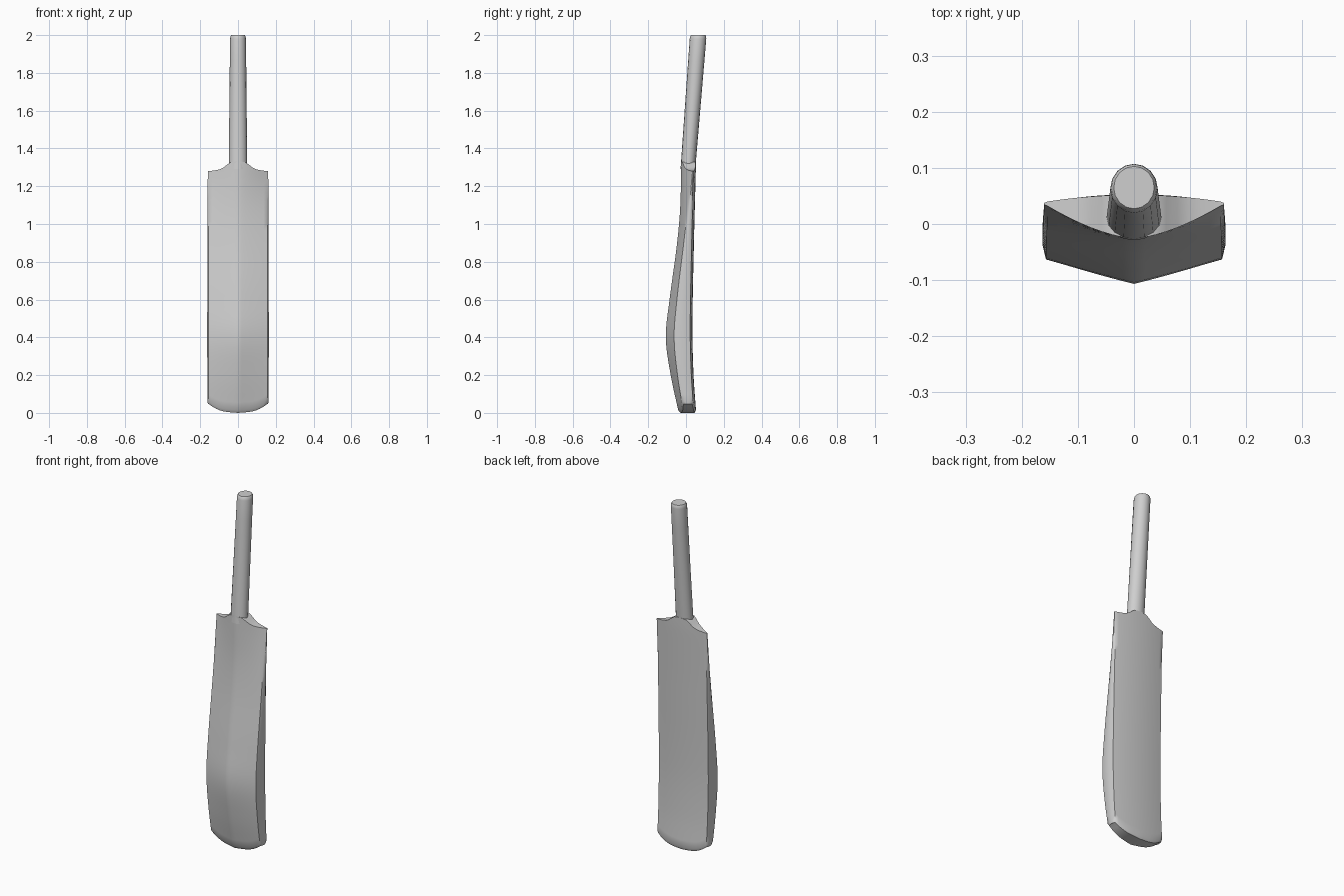
import bpy, bmesh, math

cube = bpy.data.objects.get("Cube")
if cube:
    bpy.data.objects.remove(cube, do_unlink=True)

grey = bpy.data.materials.new("plain_grey")
grey.use_nodes = True
colour = (0.62, 0.62, 0.62, 1)
grey.diffuse_color = colour
grey.node_tree.nodes["Principled BSDF"].inputs["Base Color"].default_value = colour


def curve(points, t):
    """Smooth value at t through (position, value) pairs."""
    t = min(max(t, points[0][0]), points[-1][0])
    n = len(points)

    def slope(i):
        a, b = points[max(i - 1, 0)], points[min(i + 1, n - 1)]
        return (b[1] - a[1]) / (b[0] - a[0])

    for i in range(n - 1):
        (x0, y0), (x1, y1) = points[i], points[i + 1]
        if t <= x1:
            h = x1 - x0
            u = (t - x0) / h
            return (y0 * (1 + 2 * u) * (1 - u) ** 2 + y1 * u * u * (3 - 2 * u)
                    + h * slope(i) * u * (1 - u) ** 2 + h * slope(i + 1) * u * u * (u - 1))


def finish(bm, name, angle):
    bmesh.ops.recalc_face_normals(bm, faces=bm.faces)
    mesh = bpy.data.meshes.new(name)
    bm.to_mesh(mesh)
    bm.free()
    mesh.materials.append(grey)
    obj = bpy.data.objects.new(name, mesh)
    bpy.context.collection.objects.link(obj)
    bpy.ops.object.select_all(action='DESELECT')
    obj.select_set(True)
    bpy.context.view_layer.objects.active = obj
    bpy.ops.object.shade_smooth_by_angle(angle=math.radians(angle))
    return obj


def loft(bm, rings):
    rows = [[bm.verts.new(p) for p in ring] for ring in rings]
    n = len(rows[0])
    for a, b in zip(rows, rows[1:]):
        for i in range(n):
            j = (i + 1) % n
            bm.faces.new((a[i], a[j], b[j], b[i]))
    return rows


# Blade profiles by height: front ridge, front edge, back edge, half width
RIDGE = [(0, -.038), (.2, -.081), (.4, -.107), (.6, -.087), (.9, -.047), (1.1, -.03), (1.33, -.026)]
EDGE = [(0, -.012), (.2, -.045), (.4, -.063), (.6, -.048), (.9, -.012), (1.28, .032)]
BACK = [(0, .042), (.2, .028), (.45, .022), (.9, .03), (1.28, .04)]
WIDTH = [(0, .155), (.4, .157), (1.28, .154)]
# Blade outlines by distance from the middle: shoulders and toe
SHOULDER = [(0, 1.332), (.3, 1.325), (.42, 1.307), (.6, 1.291), (.8, 1.284), (1, 1.28)]
TOE = [(0, 0), (.5, .008), (.8, .025), (1, .046)]

across = [i / 8 for i in range(-8, 9)]
ROWS = 32


def blade_ring(t, toe=False):
    def place(u, kind):
        low, high = curve(TOE, abs(u)), curve(SHOULDER, abs(u))
        z = low if toe else low + .014 + t * (high - low - .014)
        ridge, edge, back = curve(RIDGE, z), curve(EDGE, z), curve(BACK, z)
        x = curve(WIDTH, z) * u
        bend = 1.05 + .5 * t ** 3
        front_y = ridge + (edge - ridge) * abs(u) ** bend
        back_y = back + .012 * (1 - u * u)
        if kind == "front":
            y = front_y
        elif kind == "back":
            y = back_y
        else:
            x += math.copysign(.006, u)
            y = edge + (back - edge) * kind
        if toe:
            middle = (front_y + back_y) / 2
            x, y = x * .985, middle + (y - middle) * .8
        return (x, y, z)

    return ([place(u, "front") for u in across] + [place(1, k) for k in (.3, .7)]
            + [place(u, "back") for u in reversed(across)] + [place(-1, k) for k in (.7, .3)])


bm = bmesh.new()
rows = loft(bm, [blade_ring(0, True)] + [blade_ring(i / ROWS) for i in range(ROWS + 1)])
n = len(across)
for row in (rows[0], rows[-1]):
    front, back = row[:n], row[n + 2:2 * n + 2][::-1]
    for i in range(n - 1):
        bm.faces.new((front[i], front[i + 1], back[i + 1], back[i]))
    bm.faces.new((front[-1], row[n], row[n + 1], back[-1]))
    bm.faces.new((front[0], back[0], row[-2], row[-1]))
finish(bm, "blade", 42)


# Leaning, slightly tapered handle with a softened end
def handle_ring(z, scale=1):
    t = (z - 1.29) / .71
    cx, cy = .049 - .007 * t, .039 + .005 * t
    y = .010 + .055 * t
    angles = [2 * math.pi * i / 16 for i in range(16)]
    return [(cx * scale * math.cos(a), y + cy * scale * math.sin(a), z) for a in angles]


bm = bmesh.new()
rings = [handle_ring(1.29 + .69 * i / 6) for i in range(7)]
rings += [handle_ring(1.993, .96), handle_ring(2, .86)]
rows = loft(bm, rings)
bm.faces.new(rows[0])
bm.faces.new(rows[-1])
finish(bm, "handle", 50)
